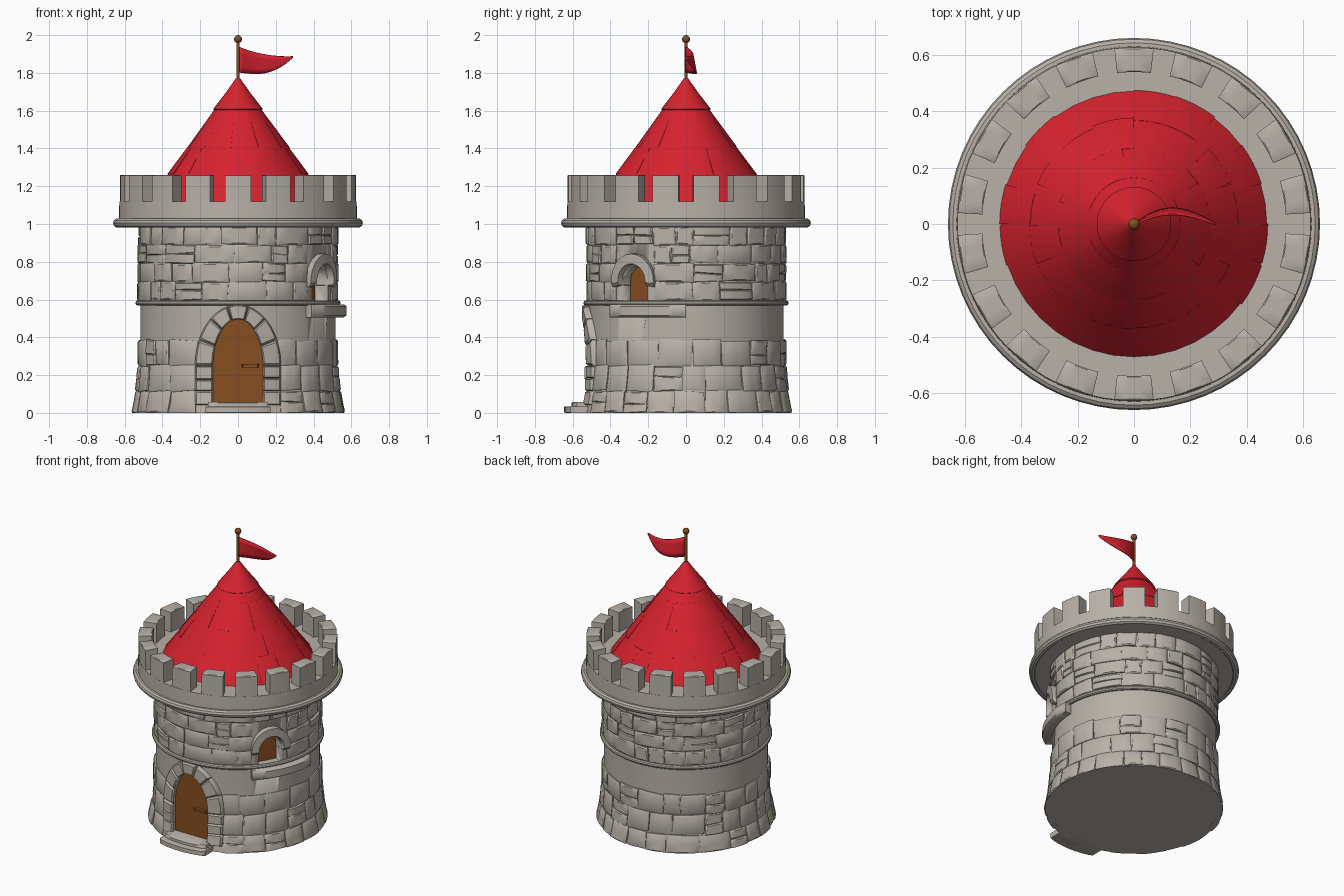
import bpy, bmesh, math, random
from math import sin, cos, pi, radians, sqrt

if "Cube" in bpy.data.objects:
    bpy.data.objects.remove(bpy.data.objects["Cube"])

random.seed(7)
rnd = random.uniform


def material(name, col):
    m = bpy.data.materials.new(name)
    m.diffuse_color = (*col, 1)
    m.use_nodes = True
    m.node_tree.nodes["Principled BSDF"].inputs["Base Color"].default_value = m.diffuse_color
    return m


STONE = material("grey stone", (0.48, 0.44, 0.39))
RED = material("roof red", (0.68, 0.016, 0.028))
WOOD = material("brown wood", (0.24, 0.075, 0.015))


def finish(name, bm, mat, angle=35):
    bmesh.ops.recalc_face_normals(bm, faces=bm.faces)
    me = bpy.data.meshes.new(name)
    bm.to_mesh(me)
    bm.free()
    me.materials.append(mat)
    ob = bpy.data.objects.new(name, me)
    bpy.context.collection.objects.link(ob)
    bpy.ops.object.select_all(action='DESELECT')
    ob.select_set(True)
    bpy.context.view_layer.objects.active = ob
    bpy.ops.object.shade_smooth_by_angle(angle=radians(angle))
    return ob


def lathe(name, profile, mat, seg=64):
    """Revolve (r, z) points; radius 0 closes the ends."""
    bm = bmesh.new()
    rings = []
    for r, z in profile:
        if r == 0:
            rings.append([bm.verts.new((0, 0, z))] * seg)
        else:
            rings.append([bm.verts.new((r * cos(2 * pi * i / seg), r * sin(2 * pi * i / seg), z))
                          for i in range(seg)])
    for a, b in zip(rings, rings[1:]):
        for i in range(seg):
            j = (i + 1) % seg
            bm.faces.new(list(dict.fromkeys((a[i], a[j], b[j], b[i]))))
    return finish(name, bm, mat)


def ring(name, major, minor, z, mat):
    pts = [(major + minor * cos(k * pi / 5), z + minor * sin(k * pi / 5)) for k in range(11)]
    return lathe(name, pts, mat)


def block(bm, f, nu=3, edge=0.7, m=0.08):
    """Pillow-edged block; f maps (u, v, w) in the unit cube to a point, w outward."""
    us = [0, m] + [m + (1 - 2 * m) * i / nu for i in range(1, nu)] + [1 - m, 1]
    vs = [0, m, 0.5, 1 - m, 1]
    n, k = len(us) - 1, len(vs) - 1
    g = [[bm.verts.new(f(u, v, edge if i in (0, n) or j in (0, k) else 1))
          for j, v in enumerate(vs)] for i, u in enumerate(us)]
    for i in range(n):
        for j in range(k):
            bm.faces.new((g[i][j], g[i + 1][j], g[i + 1][j + 1], g[i][j + 1]))
    idx = ([(i, 0) for i in range(n)] + [(n, j) for j in range(k)]
           + [(i, k) for i in range(n, 0, -1)] + [(0, j) for j in range(k, 0, -1)])
    low = [bm.verts.new(f(us[i], vs[j], 0)) for i, j in idx]
    for q in range(len(idx)):
        p = (q + 1) % len(idx)
        a, b = idx[q], idx[p]
        bm.faces.new((g[a[0]][a[1]], g[b[0]][b[1]], low[p], low[q]))
    bm.faces.new(low)


def polar(r, a, z):
    return (r * cos(a), r * sin(a), z)


def mix(a, b, t):
    return a + (b - a) * t


def prism(name, outline, a, d0, d1, mat):
    """Extrude an (s, z) outline along the horizontal direction a."""
    bm = bmesh.new()
    rows = [[bm.verts.new((-sin(a) * s + cos(a) * d, cos(a) * s + sin(a) * d, z))
             for s, z in outline] for d in (d0, d1)]
    n = len(outline)
    for i in range(n):
        bm.faces.new((rows[0][i], rows[0][(i + 1) % n], rows[1][(i + 1) % n], rows[1][i]))
    bm.faces.new(rows[0])
    bm.faces.new(rows[1])
    return finish(name, bm, mat)


def arch(w, z0, spring, top, n=16):
    return [(w, z0)] + [(w * cos(pi * i / n), spring + (top - spring) * sin(pi * i / n))
                        for i in range(n + 1)] + [(-w, z0)]


def wall_r(z):
    return 0.517 + 0.036 * max(0, 1 - z / 0.3) ** 2


FRONT, WIN = -pi / 2, radians(-32)

# Wall core with flared foot, cut for the doorway and window
zs = [0, 0.05, 0.1, 0.15, 0.2, 0.25, 0.3, 0.58, 1.0]
wall = lathe("tower_wall", [(0, 0)] + [(wall_r(z), z) for z in zs] + [(0, 1.0)], STONE)
for out, a, d in ((arch(0.137, 0.05, 0.25, 0.505), FRONT, 0.485),
                  (arch(0.078, 0.56, 0.69, 0.775), WIN, 0.42)):
    cutter = prism("cutter", out, a, d, 0.7, STONE)
    cutter.hide_render = True
    bpy.context.view_layer.objects.active = wall
    mod = wall.modifiers.new("cut", 'BOOLEAN')
    mod.operation, mod.object, mod.solver = 'DIFFERENCE', cutter, 'EXACT'
    bpy.ops.object.modifier_apply(modifier="cut")
    bpy.data.objects.remove(cutter)

# Irregular masonry: rows of stones from angle a0 to a1
def stone(bm, a, b, z0, z1):
    k = [rnd(-0.007, 0.007) for _ in range(4)]
    s, t = rnd(-0.015, 0.015), rnd(0.009, 0.017)

    def f(u, v, w):
        lo, hi = z0 + mix(k[0], k[1], u), z1 + mix(k[2], k[3], u)
        z = max(0, mix(lo, hi, v))
        ang = mix(a + 0.004, b - 0.004, u) + s * (v - 0.5)
        return polar(wall_r(z) + mix(-0.03, t, w), ang, z)
    block(bm, f, 3, 0.86)


def course(bm, z0, z1, a0, a1, wmin, wmax):
    a = a0
    while a < a1 - 0.01:
        b = a + rnd(wmin, wmax)
        if a1 - b < wmin:
            b = a1
        if random.random() < 0.22:
            zm = mix(z0, z1, rnd(0.4, 0.6))
            stone(bm, a, b, z0, zm)
            stone(bm, a, b, zm, z1)
        else:
            stone(bm, a, b, z0, z1)
        a = b


bm = bmesh.new()
gap = radians(24)
for z0, z1 in ((0, 0.115), (0.115, 0.25), (0.25, 0.385)):
    course(bm, z0, z1, FRONT + gap, FRONT - gap + 2 * pi, 0.2, 0.4)
finish("lower_stones", bm, STONE)
bm = bmesh.new()
for i in range(4):
    gap = radians(13) if i < 3 else 0
    course(bm, 0.595 + 0.098 * i, 0.693 + 0.098 * i, WIN + gap, WIN - gap + 2 * pi, 0.18, 0.42)
finish("upper_stones", bm, STONE)
ring("middle_band", 0.528, 0.015, 0.582, STONE)

# Door, handle and stone surround
prism("door", arch(0.136, 0.05, 0.25, 0.503), FRONT, 0.47, 0.5, WOOD)
bm = bmesh.new()
block(bm, lambda u, v, w: (mix(0.02, 0.11, u), mix(-0.495, -0.517, w), mix(0.24, 0.26, v)), 2)
finish("door_handle", bm, WOOD)


def surround(t, v):
    """t 0..1 runs up the right leg, over the arch and down the left leg."""
    w, top = mix(0.132, 0.228, v), mix(0.495, 0.572, v)
    if t < 0.25:
        return w, mix(0.04, 0.25, t / 0.25)
    if t > 0.75:
        return -w, mix(0.25, 0.04, (t - 0.75) / 0.25)
    q = (t - 0.25) * 2 * pi
    return w * cos(q), 0.25 + (top - 0.25) * sin(q)


bm = bmesh.new()
cuts = [0, 0.09, 0.17, 0.25, 0.32, 0.39, 0.46, 0.54, 0.61, 0.68, 0.75, 0.84, 0.91, 1]
for a, b in zip(cuts, cuts[1:]):
    r1 = 0.55 + rnd(-0.003, 0.005)

    def f(u, v, w):
        x, z = surround(mix(a + 0.001, b - 0.001, u), v)
        r = mix(0.46, r1 + max(0, 0.1 - z) * 0.2, w)
        return (x, -sqrt(r * r - x * x), z)
    block(bm, f, 3, 0.88)
finish("door_surround", bm, STONE)

# Doorstep in two treads
bm = bmesh.new()
for hw, z1, y1 in ((0.172, 0.035, 0.645), (0.158, 0.058, 0.605)):
    def f(u, v, w):
        x = mix(-hw, hw, u)
        return (x, -mix(0.46, y1 - 0.9 * x * x, w), z1 * v)
    block(bm, f, 6, 0.95)
finish("doorstep", bm, STONE)

# Window pane, hood and sill
prism("window_pane", arch(0.082, 0.555, 0.69, 0.78), WIN, 0.40, 0.432, WOOD)
bm = bmesh.new()


def hood(u, v, w):
    q, rr = mix(-0.2, pi + 0.2, u), mix(0.08, 0.13, v)
    z = 0.695 + rr * sin(q) * 1.15
    return polar(mix(0.45, 0.553, w), WIN + rr * cos(q) / 0.53, z)


block(bm, hood, 14, 0.85, 0.04)
finish("window_hood", bm, STONE)
bm = bmesh.new()
block(bm, lambda u, v, w: polar(mix(0.44, 0.578, w), radians(mix(-46, 0, u)), mix(0.505, 0.575, v)),
      10, 0.88, 0.15)
finish("window_sill", bm, STONE, 50)

# Parapet, its rim and 18 merlons
lathe("parapet", [(0, 0.985), (0.632, 0.985), (0.628, 1.12), (0, 1.12)], STONE, 72)
ring("parapet_rim", 0.636, 0.025, 1.005, STONE)
bm = bmesh.new()
for i in range(18):
    c, h = pi / 2 + i * pi / 9, radians(6.4)
    block(bm, lambda u, v, w: polar(mix(0.54, 0.627, v), mix(c - h, c + h, u), mix(1.08, 1.26, w)),
          3, 0.98, 0.05)
finish("merlons", bm, STONE)

# Conical roof with raised shingles and a cap
def roof_r(z):
    return 0.472 - (z - 1.12) / 1.4


lathe("roof", [(0, 1.1), (roof_r(1.11), 1.11), (roof_r(1.4), 1.4), (roof_r(1.7), 1.7), (0, 1.7)], RED, 40)
bm = bmesh.new()
for z0, z1, n in ((1.12, 1.265, 20), (1.265, 1.405, 16), (1.405, 1.55, 11)):
    for i in range(n):
        if random.random() < 0.6:
            a, b = 2 * pi * i / n + rnd(-0.03, 0.03), 2 * pi * (i + 1) / n
            t, lo = rnd(0.003, 0.006), z0 + rnd(-0.006, 0.006)
            block(bm, lambda u, v, w: polar(roof_r(mix(lo, z1, v)) + mix(-0.012, t * (1 - 0.8 * v), w),
                                            mix(a, b, u), mix(lo, z1, v)), 4, 0.97, 0.03)
finish("roof_shingles", bm, RED)
lathe("roof_cap", [(0, 1.6), (0.122, 1.6), (0.132, 1.608), (0.065, 1.695), (0.012, 1.77), (0, 1.772)], RED, 32)

# Flagpole, ball and waving pennant
lathe("flagpole", [(0, 1.74), (0.009, 1.74), (0.009, 1.97), (0, 1.97)], WOOD, 12)
lathe("pole_ball", [(0.021 * sin(pi * k / 10) if 0 < k < 10 else 0, 1.979 - 0.021 * cos(pi * k / 10))
                    for k in range(11)], WOOD, 16)
bm = bmesh.new()
N, M = 14, 4
grid = []
for i in range(N + 1):
    s = i / N
    top = 1.938 - 0.115 * s + 0.065 * s * s
    bot = 1.802 - 0.012 * sin(pi * s) + 0.078 * s ** 3
    grid.append([bm.verts.new((0.005 + 0.285 * s, (0.055 - 0.02 * j / M) * sin(pi * s ** 0.9),
                               mix(bot, top, j / M))) for j in range(M + 1)])
for i in range(N):
    for j in range(M):
        bm.faces.new((grid[i][j], grid[i + 1][j], grid[i + 1][j + 1], grid[i][j + 1]))
flag = finish("flag", bm, RED)
sol = flag.modifiers.new("thickness", 'SOLIDIFY')
sol.thickness, sol.offset = 0.008, 0
